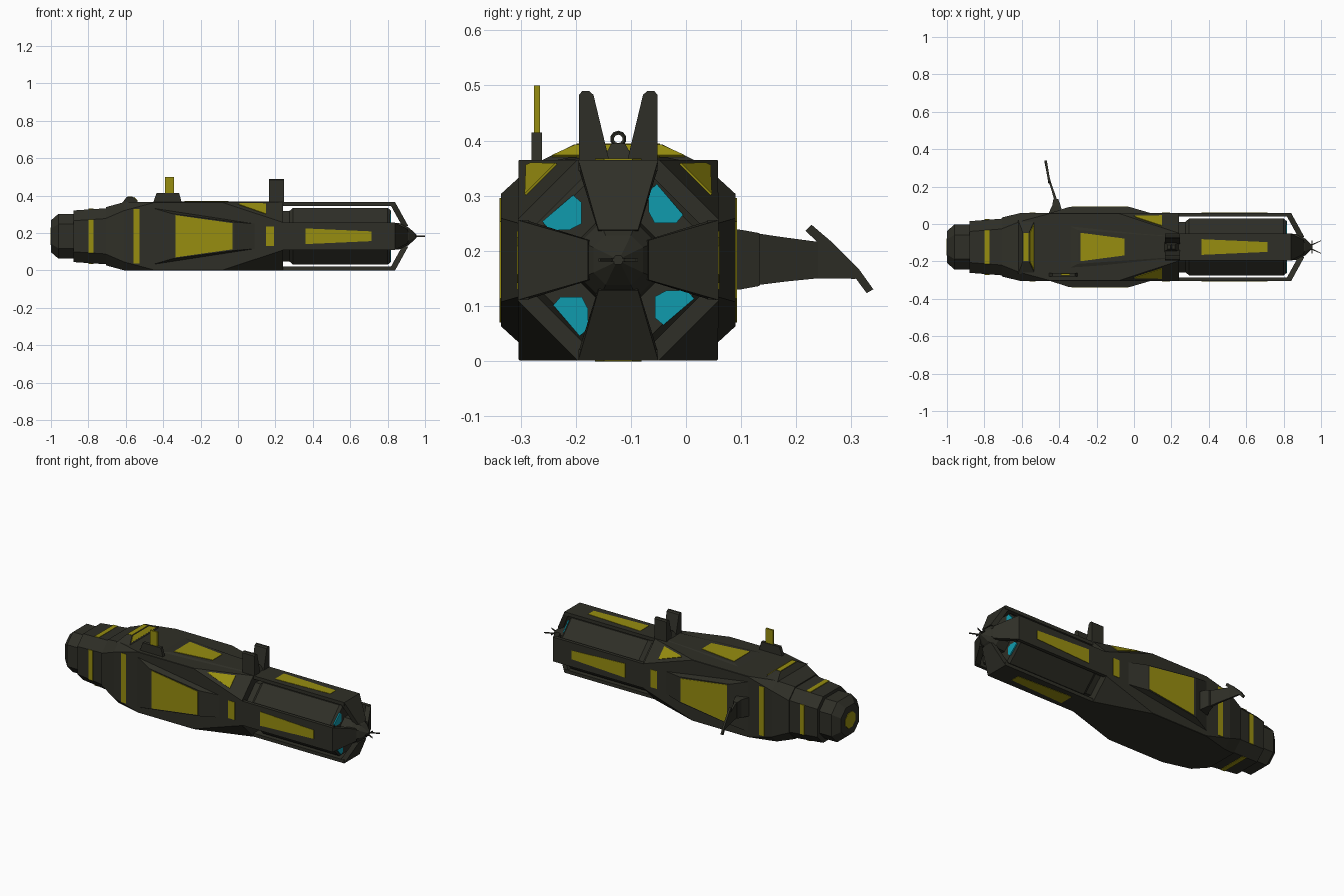
import bpy, bmesh, math

if "Cube" in bpy.data.objects:
    bpy.data.objects.remove(bpy.data.objects["Cube"])

Y0, Z0 = -0.123, 0.183   # long axis of the hull


def material(name, rgb):
    m = bpy.data.materials.new(name)
    m.diffuse_color = (*rgb, 1)
    m.use_nodes = True
    m.node_tree.nodes["Principled BSDF"].inputs["Base Color"].default_value = m.diffuse_color
    return m


DARK = material("dark_olive", (0.028, 0.028, 0.020))
YELLOW = material("mustard_yellow", (0.31, 0.27, 0.005))
CYAN = material("engine_cyan", (0.005, 0.33, 0.42))


def loft(name, rings, mat=DARK):
    """Skin a list of rings with equal point counts, capped at both ends."""
    bm = bmesh.new()
    vs = [[bm.verts.new(p) for p in r] for r in rings]
    n = len(vs[0])
    for a, b in zip(vs, vs[1:]):
        for i in range(n):
            j = (i + 1) % n
            bm.faces.new((a[i], a[j], b[j], b[i]))
    bm.faces.new(vs[0])
    bm.faces.new(vs[-1])
    bmesh.ops.recalc_face_normals(bm, faces=bm.faces)
    me = bpy.data.meshes.new(name)
    bm.to_mesh(me)
    bm.free()
    me.materials.append(mat)
    ob = bpy.data.objects.new(name, me)
    bpy.context.collection.objects.link(ob)
    return ob


def octagon(x, hy, hz, c):
    """Rectangle with corners cut by c, across the hull axis."""
    pts = [(hy, hz - c), (hy - c, hz), (c - hy, hz), (-hy, hz - c),
           (-hy, c - hz), (c - hy, -hz), (hy - c, -hz), (hy, c - hz)]
    return [(x, Y0 + y, Z0 + z) for y, z in pts]


def hull(name, sections):
    return loft(name, [octagon(*s) for s in sections])


def side(x, s, d, k):
    """Point on hull side k (0 top, 1 front, 2 bottom, 3 back), d out from the axis."""
    a = k * math.pi / 2
    return (x, Y0 + s * math.cos(a) - d * math.sin(a), Z0 + s * math.sin(a) + d * math.cos(a))


def slab(name, k, low, high, mat=DARK):
    """Symmetric tapered slab; low and high are (x0, half0, x1, half1, d)."""
    rings = []
    for x0, h0, x1, h1, d in (low, high):
        rings.append([side(x, s, d, k) for x, s in ((x0, -h0), (x1, -h1), (x1, h1), (x0, h0))])
    return loft(name, rings, mat)


def plate(name, k, x0, h0, x1, h1, d, mat=YELLOW):
    return slab(name, k, (x0, h0, x1, h1, d - 0.003), (x0, h0, x1, h1, d + 0.002), mat)


SIDES = ["top", "front", "bottom", "back"]

# Hull: nose, collar, main body that blends from square to octagon, engine core
hull("nose", [(-1, .085, .085, .045), (-.96, .12, .12, .055), (-.87, .12, .12, .055)])
hull("collar", [(-.88, .138, .138, .055), (-.70, .152, .150, .055)])
hull("main_body", [(-.705, .158, .156, .06), (-.61, .181, .182, .045), (-.45, .181, .182, .002),
                   (-.08, .181, .182, .002), (.24, .182, .182, .108)])
hull("engine_neck", [(.23, .135, .135, .08), (.29, .135, .135, .08)])
hull("engine_pods", [(.275, .135, .135, .08), (.295, .152, .152, .09),
                     (.80, .152, .152, .09), (.815, .14, .14, .083)])
hull("tail_hub", [(.80, .075, .075, .04), (.88, .068, .068, .035), (.915, .045, .045, .022),
                  (.955, .008, .008, .003)])
nose_lamp = loft("nose_lamp", [[(x, Y0 + .05 * math.cos(i * math.pi / 4 + .39), Z0 + .05 * math.sin(i * math.pi / 4 + .39))
                               for i in range(8)] for x in (-.996, -1.002)], YELLOW)

for k, w in enumerate(SIDES):
    # Outer rear armour panel with its window, and the bent strut behind it
    slab(w + "_rear_panel", k, (.23, .0725, .84, .0725, .162), (.23, .0725, .84, .0725, .182))
    plate(w + "_rear_window", k, .36, .042, .715, .026, .182)
    strut = [[(.84, -.0725, .182), (.91, -.036, .055), (.91, .036, .055), (.84, .0725, .182)],
             [(.815, -.0725, .168), (.88, -.036, .05), (.88, .036, .05), (.815, .0725, .168)]]
    loft(w + "_tail_strut", [[side(*p, k) for p in r] for r in strut])
    # Stripe on the collar
    plate(w + "_collar_stripe", k, -.80, .09, -.772, .09, .1455 if k % 2 == 0 else .147)
    # Cyan engine glow on the rear corners
    glow = [(-.138, .07), (-.082, .118), (-.067, .105), (-.067, .066), (-.088, .055), (-.125, .055)]
    loft(w + "_engine_glow", [[side(x, s, d, k) for s, d in glow] for x in (.812, .819)], CYAN)

# Raised blisters, windows and stripes on front and back
for k in (1, 3):
    w = SIDES[k]
    slab(w + "_blister", k, (-.46, .152, .10, .066, .178), (-.35, .12, -.02, .076, .213))
    plate(w + "_blister_window", k, -.335, .113, -.03, .07, .2135)
    plate(w + "_body_stripe", k, -.56, .147, -.527, .147, .1815)
    plate(w + "_neck_window", k, .15, .053, .192, .053, .182)

# Top window, slightly proud frame and yellow hood
slab("top_window_frame", 0, (-.36, .12, .22, .06, .180), (-.30, .09, .2, .055, .186))
plate("top_window", 0, -.285, .076, -.05, .045, .1865)
slab("hood", 0, (-.62, .145, -.53, .145, .178), (-.595, .08, -.56, .08, .210))
plate("hood_window", 0, -.592, .076, -.563, .076, .210)
loft("hood_slope_window", [[(x + o, Y0 + s, Z0 + d + o) for x, s, d in
     ((-.558, -.078, .207), (-.558, .078, .207), (-.538, .12, .188), (-.538, -.12, .188))]
     for o in (-.001, .003)], YELLOW)

# Yellow triangles on the upper shoulder facets, mirrored across the hull
for m, w in ((-1, "front"), (1, "back")):
    tri = [(0, .166, .166), (.012, .158, .169), (.15, .112, .168), (.15, .168, .112)]
    tri = [(x, s, (.364 - (x + .08) / .32 * .108) - s) for x, s, _ in tri]
    loft(w + "_shoulder_window", [[(x + o * .2, Y0 + m * (s + o), Z0 + d + o) for x, s, d in tri]
                                  for o in (-.002, .002)], YELLOW)
    # Twin upright fins
    fin = [(.015, .175), (.045, .300), (.053, .307), (.065, .307), (.0715, .300), (.0715, .175)]
    loft(w + "_fin", [[(x, Y0 + m * s, Z0 + d) for s, d in fin] for x in (.165, .245)])

# Small ring lug between the fins
bpy.ops.mesh.primitive_torus_add(location=(.2, Y0, .403), rotation=(0, math.pi / 2, 0), major_radius=.011,
                                 minor_radius=.004, major_segments=10, minor_segments=5)
lug = bpy.context.object
lug.name = "ring_lug"
lug.data.materials.append(DARK)
slab("lug_base", 0, (.16, .03, .24, .03, .18), (.18, .012, .22, .012, .212))

# Mast on the front upper edge
mast = [(-.455, .36), (-.435, .415), (-.315, .415), (-.30, .36)]
loft("mast_base", [[(x, y, z) for x, z in mast] for y in (-.280, -.261)])
loft("mast_blade", [[(x, y, z) for x, z in ((-.39, .41), (-.39, .5), (-.342, .5), (-.342, .41))]
                    for y in (-.276, -.265)], YELLOW)


# Curved vane on the back
def vane_ring(y, x, t, lo, hi):
    return [(x - t, y, lo), (x + t, y, lo), (x + t, y, hi), (x - t, y, hi)]


loft("vane_base", [vane_ring(.05, -.42, .04, .128, .24), vane_ring(.10, -.415, .022, .13, .238),
                   vane_ring(.133, -.418, .013, .136, .232)])
loft("vane", [vane_ring(.125, -.418, .008, .137, .232), vane_ring(.18, -.435, .006, .144, .224),
              vane_ring(.24, -.455, .005, .15, .216), vane_ring(.308, -.468, .005, .149, .155)])
tip = [(.228, .247, -.452), (.262, .218, -.459), (.315, .165, -.468), (.340, .130, -.472),
       (.328, .123, -.472), (.308, .150, -.468), (.25, .205, -.457), (.217, .236, -.452)]
loft("vane_tip", [[(x + t, y, z) for y, z, x in tip] for t in (-.006, .006)])

# Thin forked tail probe
for m in (-1, 1):
    loft("tail_probe_arm", [[(.94, Y0 + m * .003, Z0 - t), (1, Y0 + m * .032, Z0 - t),
                            (1, Y0 + m * .036, Z0 - t), (.94, Y0 + m * .01, Z0 - t)] for t in (-.003, .003)])
loft("tail_probe_bar", [[(x, Y0 + s, Z0 + t) for s, t in
     ((-.034, -.003), (.034, -.003), (.034, .003), (-.034, .003))] for x in (.95, .955)])
